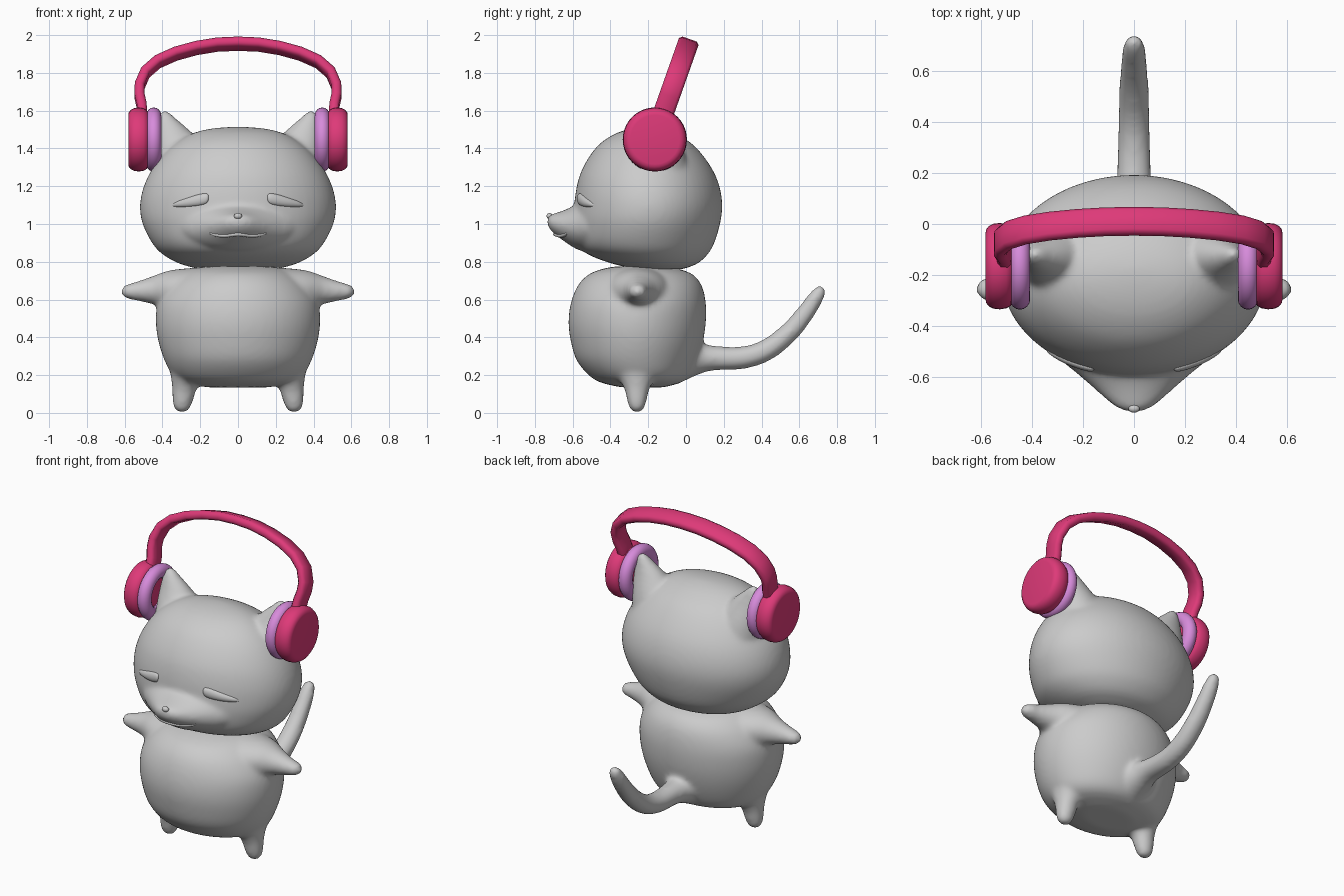
import bpy, bmesh, math
from mathutils import Vector
from mathutils.bvhtree import BVHTree

if "Cube" in bpy.data.objects:
    bpy.data.objects.remove(bpy.data.objects["Cube"])


def material(name, rgb):
    m = bpy.data.materials.new(name)
    m.diffuse_color = (*rgb, 1)
    m.use_nodes = True
    m.node_tree.nodes["Principled BSDF"].inputs["Base Color"].default_value = m.diffuse_color
    return m


GREY = material("soft grey", (0.6, 0.6, 0.6))
PINK = material("hot pink", (0.73, 0.042, 0.19))
LILAC = material("lilac", (0.68, 0.26, 0.71))


def finish(name, bm, mat, angle=180):
    bmesh.ops.recalc_face_normals(bm, faces=bm.faces)
    mesh = bpy.data.meshes.new(name)
    bm.to_mesh(mesh)
    bm.free()
    mesh.materials.append(mat)
    ob = bpy.data.objects.new(name, mesh)
    bpy.context.collection.objects.link(ob)
    mesh.shade_smooth()
    if angle < 180:
        mesh.set_sharp_from_angle(angle=math.radians(angle))
    return ob


def spline(rows, steps):
    """Smooth curve through rows of numbers."""
    out = []
    for i in range(len(rows) - 1):
        quad = [rows[max(i - 1, 0)], rows[i], rows[i + 1], rows[min(i + 2, len(rows) - 1)]]
        for k in range(steps):
            t = k / steps
            out.append([0.5 * (2 * b + (c - a) * t + (2 * a - 5 * b + 4 * c - d) * t * t
                               + (3 * b - a - 3 * c + d) * t ** 3) for a, b, c, d in zip(*quad)])
    return out + [list(rows[-1])]


def loft(bm, rows, axis=None, n=32, steps=4):
    """Elliptical rings (x, y, z, radius a, radius b) skinned into a closed form."""
    rows = spline(rows, steps)
    rings = []
    for i, (x, y, z, ra, rb) in enumerate(rows):
        lo, hi = rows[max(i - 1, 0)], rows[min(i + 1, len(rows) - 1)]
        t = Vector(axis) if axis else (Vector(hi[:3]) - Vector(lo[:3])).normalized()
        a = Vector((1, 0, 0)) if abs(t.x) < 0.7 else Vector((0, 1, 0))
        a = (a - t * a.dot(t)).normalized()
        b = t.cross(a)
        ra, rb = max(ra, 0.002), max(rb, 0.002)
        rings.append([bm.verts.new(Vector((x, y, z)) + a * ra * math.cos(2 * math.pi * k / n)
                                   + b * rb * math.sin(2 * math.pi * k / n)) for k in range(n)])
    for r, s in zip(rings, rings[1:]):
        for k in range(n):
            bm.faces.new((r[k], r[(k + 1) % n], s[(k + 1) % n], s[k]))
    bm.faces.new(rings[0][::-1])
    bm.faces.new(rings[-1])


def stack(bm, rows):
    """Upright form from rows of (z, half width, front y, back y)."""
    loft(bm, [(0, (f + b) / 2, z, w, (b - f) / 2) for z, w, f, b in rows], (0, 0, 1), 64)


def blend(ob, voxel, rounds):
    r = ob.modifiers.new("merge", 'REMESH')
    r.mode, r.voxel_size, r.use_smooth_shade = 'VOXEL', voxel, True
    s = ob.modifiers.new("soften", 'SMOOTH')
    s.factor, s.iterations = 0.5, rounds


# Body with arms, legs and tail
bm = bmesh.new()
stack(bm, [(0.135, 0.16, -0.34, -0.12), (0.16, 0.28, -0.45, -0.03), (0.2, 0.345, -0.515, 0.02),
           (0.28, 0.39, -0.58, 0.06), (0.38, 0.422, -0.61, 0.09), (0.48, 0.435, -0.622, 0.105),
           (0.58, 0.425, -0.61, 0.105), (0.67, 0.375, -0.575, 0.085), (0.73, 0.31, -0.52, 0.04),
           (0.76, 0.25, -0.45, -0.03), (0.775, 0.17, -0.38, -0.1)])
for s in (-1, 1):
    loft(bm, [(s * 0.22, -0.25, 0.645, 0.2, 0.125), (s * 0.36, -0.25, 0.65, 0.14, 0.105),
              (s * 0.45, -0.25, 0.65, 0.085, 0.075), (s * 0.53, -0.255, 0.645, 0.056, 0.052),
              (s * 0.58, -0.255, 0.643, 0.046, 0.04), (s * 0.608, -0.255, 0.643, 0.03, 0.027),
              (s * 0.62, -0.255, 0.643, 0.006, 0.006)], (s, 0, 0))
    loft(bm, [(s * 0.25, -0.26, 0.27, 0.12, 0.15), (s * 0.27, -0.26, 0.19, 0.085, 0.1),
              (s * 0.283, -0.26, 0.13, 0.066, 0.068), (s * 0.292, -0.26, 0.07, 0.056, 0.053),
              (s * 0.296, -0.26, 0.03, 0.045, 0.042), (s * 0.296, -0.26, 0.007, 0.026, 0.024),
              (s * 0.296, -0.26, 0, 0.006, 0.006)], (0, 0, -1))
loft(bm, [(0, -0.05, 0.29, 0.14, 0.14), (0, 0.06, 0.29, 0.095, 0.09), (0, 0.14, 0.29, 0.072, 0.066),
          (0, 0.3, 0.292, 0.064, 0.06), (0, 0.43, 0.335, 0.061, 0.057), (0, 0.55, 0.43, 0.057, 0.053),
          (0, 0.64, 0.54, 0.05, 0.047), (0, 0.69, 0.615, 0.043, 0.04), (0, 0.718, 0.655, 0.03, 0.028),
          (0, 0.728, 0.671, 0.005, 0.005)])
blend(finish("body", bm, GREY), 0.014, 10)

# Head with ears and muzzle
bm = bmesh.new()
stack(bm, [(0.76, 0.2, -0.26, -0.02), (0.79, 0.31, -0.39, 0.06), (0.84, 0.4, -0.52, 0.115),
           (0.9, 0.455, -0.58, 0.15), (1.0, 0.505, -0.595, 0.18), (1.09, 0.519, -0.592, 0.192),
           (1.18, 0.505, -0.582, 0.182), (1.27, 0.467, -0.558, 0.15), (1.36, 0.405, -0.51, 0.092),
           (1.43, 0.33, -0.45, 0.025), (1.48, 0.24, -0.37, -0.06), (1.505, 0.14, -0.29, -0.13),
           (1.514, 0.03, -0.22, -0.18)])
loft(bm, [(0, -0.42, 1.0, 0.38, 0.17), (0, -0.52, 0.99, 0.3, 0.14), (0, -0.58, 0.985, 0.23, 0.118),
          (0, -0.64, 0.99, 0.16, 0.085), (0, -0.69, 1.0, 0.105, 0.058), (0, -0.722, 1.01, 0.06, 0.036),
          (0, -0.735, 1.012, 0.015, 0.012)], (0, -1, 0))
for s in (-1, 1):
    loft(bm, [(s * 0.27, -0.15, 1.26, 0.17, 0.18), (s * 0.3, -0.14, 1.38, 0.145, 0.13),
              (s * 0.34, -0.13, 1.48, 0.1, 0.075), (s * 0.373, -0.125, 1.55, 0.055, 0.043),
              (s * 0.385, -0.12, 1.585, 0.03, 0.025), (s * 0.39, -0.12, 1.6, 0.006, 0.006)], (0, 0, 1))
head = finish("head", bm, GREY)
blend(head, 0.014, 8)

# Face details sit on the head surface
bpy.context.view_layer.update()
tree = BVHTree.FromObject(head, bpy.context.evaluated_depsgraph_get())


def on_face(x, z):
    hit = tree.ray_cast(Vector((x, -2, z)), Vector((0, 1, 0)))[0]
    return hit.y if hit else -0.58


def face_strip(name, rows):
    bm = bmesh.new()
    loft(bm, [(x, on_face(x, z) + 0.004, z, d, h) for x, z, d, h in rows], (1, 0, 0), 16)
    return finish(name, bm, GREY)


for s, side in ((-1, "right"), (1, "left")):
    face_strip(side + "_closed_eye", [(s * 0.35, 1.098, 0.003, 0.003), (s * 0.325, 1.104, 0.014, 0.014),
               (s * 0.27, 1.114, 0.018, 0.024), (s * 0.21, 1.126, 0.018, 0.03),
               (s * 0.17, 1.134, 0.016, 0.028), (s * 0.157, 1.138, 0.008, 0.016)])
face_strip("mouth", [(x, z, r, r * 0.8) for x, z, r in (
    (-0.16, 0.957, 0.003), (-0.125, 0.943, 0.011), (-0.07, 0.938, 0.013), (0, 0.946, 0.014),
    (0.07, 0.938, 0.013), (0.125, 0.943, 0.011), (0.16, 0.957, 0.003))])

bm = bmesh.new()
bmesh.ops.create_uvsphere(bm, u_segments=20, v_segments=12, radius=1)
nose_y = on_face(0, 1.04)
for v in bm.verts:
    v.co = Vector((v.co.x * 0.022, nose_y + v.co.y * 0.016, 1.042 + v.co.z * 0.016))
finish("nose", bm, GREY)


# Headphones: cups and pads turned around the x axis
def turned(name, s, profile, mat, closed=False, n=40):
    bm = bmesh.new()
    rings = [[bm.verts.new((s * x, -0.165 + r * math.cos(2 * math.pi * k / n),
                            1.447 + r * math.sin(2 * math.pi * k / n))) for k in range(n)]
             for x, r in profile]
    pairs = list(zip(rings, rings[1:])) + ([(rings[-1], rings[0])] if closed else [])
    for a, b in pairs:
        for k in range(n):
            bm.faces.new((a[k], a[(k + 1) % n], b[(k + 1) % n], b[k]))
    if not closed:
        bm.faces.new(rings[0])
        bm.faces.new(rings[-1])
    finish(name, bm, mat, 40)


cup = [(0.475, 0.14), (0.482, 0.155), (0.5, 0.165), (0.525, 0.169), (0.55, 0.166),
       (0.568, 0.157), (0.578, 0.144), (0.581, 0.13)]
pad = [(0.446 + 0.04 * math.cos(a), 0.128 + 0.042 * math.sin(a))
       for a in (2 * math.pi * i / 16 for i in range(16))]
for s, side in ((-1, "right"), (1, "left")):
    turned(side + "_ear_cup", s, cup, PINK)
    turned(side + "_ear_pad", s, pad, LILAC, True)

# Headband: flat strip swept over a tilted arch
tilt = math.radians(19.5)
up = Vector((0, math.sin(tilt), math.cos(tilt)))
wide = Vector((0, math.cos(tilt), -math.sin(tilt)))
half = [(0.505, -0.06), (0.51, 0.03), (0.522, 0.085), (0.521, 0.14), (0.49, 0.215), (0.425, 0.275),
        (0.33, 0.32), (0.22, 0.352), (0.11, 0.371)]
path = [(-x, h) for x, h in half] + [(0, 0.376)] + half[::-1]
outline = [(-0.026, -0.04), (-0.013, -0.055), (0.013, -0.055), (0.026, -0.04),
           (0.026, 0.04), (0.013, 0.055), (-0.013, 0.055), (-0.026, 0.04)]
bm = bmesh.new()
rings = []
for i, (x, h) in enumerate(path):
    (x0, h0), (x1, h1) = path[max(i - 1, 0)], path[min(i + 1, len(path) - 1)]
    t = Vector((x1 - x0, 0, 0)) + up * (h1 - h0)
    out = t.normalized().cross(wide)
    centre = Vector((x, -0.115, 1.6)) + up * h
    rings.append([bm.verts.new(centre + out * a + wide * b) for a, b in outline])
for a, b in zip(rings, rings[1:]):
    for k in range(8):
        bm.faces.new((a[k], a[(k + 1) % 8], b[(k + 1) % 8], b[k]))
bm.faces.new(rings[0])
bm.faces.new(rings[-1])
finish("headband", bm, PINK, 50)
